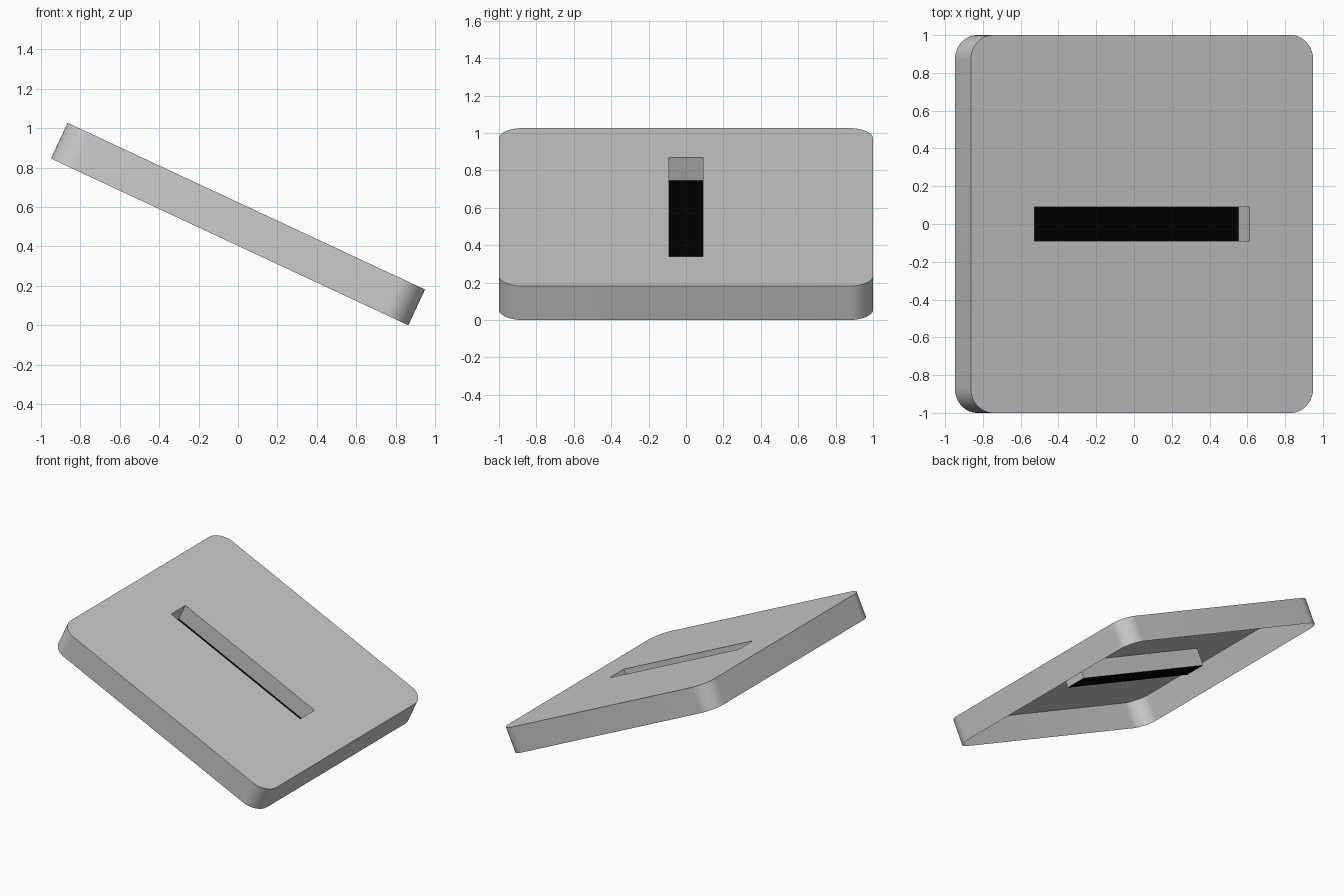
import bpy, bmesh, math
from mathutils import Matrix

if "Cube" in bpy.data.objects:
    bpy.data.objects.remove(bpy.data.objects["Cube"])

TILT = math.radians(25)
HALF, TOP, BOTTOM, RADIUS = 1.0, 0.1, -0.1, 0.13
SLOT_U, SLOT_V, FLOOR = 0.628, 0.09, -0.035

# The local plate frame, tipped so the +x side is low and rests on z = 0
place = Matrix.Translation((0, 0, HALF * math.sin(TILT) + TOP * math.cos(TILT))) @ Matrix.Rotation(TILT, 4, 'Y')


def rounded_square(half, r, steps=12):
    pts = []
    for k, (sx, sy) in enumerate([(1, 1), (-1, 1), (-1, -1), (1, -1)]):
        for i in range(steps + 1):
            a = math.pi / 2 * (k + i / steps)
            pts.append((sx * (half - r) + r * math.cos(a), sy * (half - r) + r * math.sin(a)))
    return pts


def loop(bm, pts, z):
    return [bm.verts.new((x, y, z)) for x, y in pts]


def band(bm, upper, lower):
    n = len(upper)
    for i in range(n):
        j = (i + 1) % n
        bm.faces.new((upper[i], lower[i], lower[j], upper[j]))


def finish(bm, name):
    mesh = bpy.data.meshes.new(name)
    bm.to_mesh(mesh)
    bm.free()
    obj = bpy.data.objects.new(name, mesh)
    bpy.context.collection.objects.link(obj)
    obj.matrix_world = place
    return obj


slot = [(SLOT_U, SLOT_V), (-SLOT_U, SLOT_V), (-SLOT_U, -SLOT_V), (SLOT_U, -SLOT_V)]

# Hollow plate: slotted top face, rounded skirt open underneath, slot walls
bm = bmesh.new()
outline = rounded_square(HALF, RADIUS)
rim = loop(bm, outline, TOP)
band(bm, rim, loop(bm, outline, BOTTOM))
mouth = loop(bm, slot, TOP)
band(bm, mouth[::-1], loop(bm, slot, FLOOR)[::-1])
edges = [e for e in bm.edges if all(abs(v.co.z - TOP) < 1e-6 for v in e.verts)]
bmesh.ops.triangle_fill(bm, edges=edges, use_beauty=True, normal=(0, 0, 1))
plate = finish(bm, "slotted_plate")
bpy.context.view_layer.objects.active = plate
plate.select_set(True)
bpy.ops.object.shade_smooth_by_angle(angle=math.radians(30))

# Black floor of the slot
bm = bmesh.new()
bm.faces.new(loop(bm, slot, FLOOR))
floor = finish(bm, "slot_floor")
black = bpy.data.materials.new("black")
black.diffuse_color = (0.0, 0.0, 0.0, 1)
black.use_nodes = True
black.node_tree.nodes["Principled BSDF"].inputs["Base Color"].default_value = black.diffuse_color
floor.data.materials.append(black)
